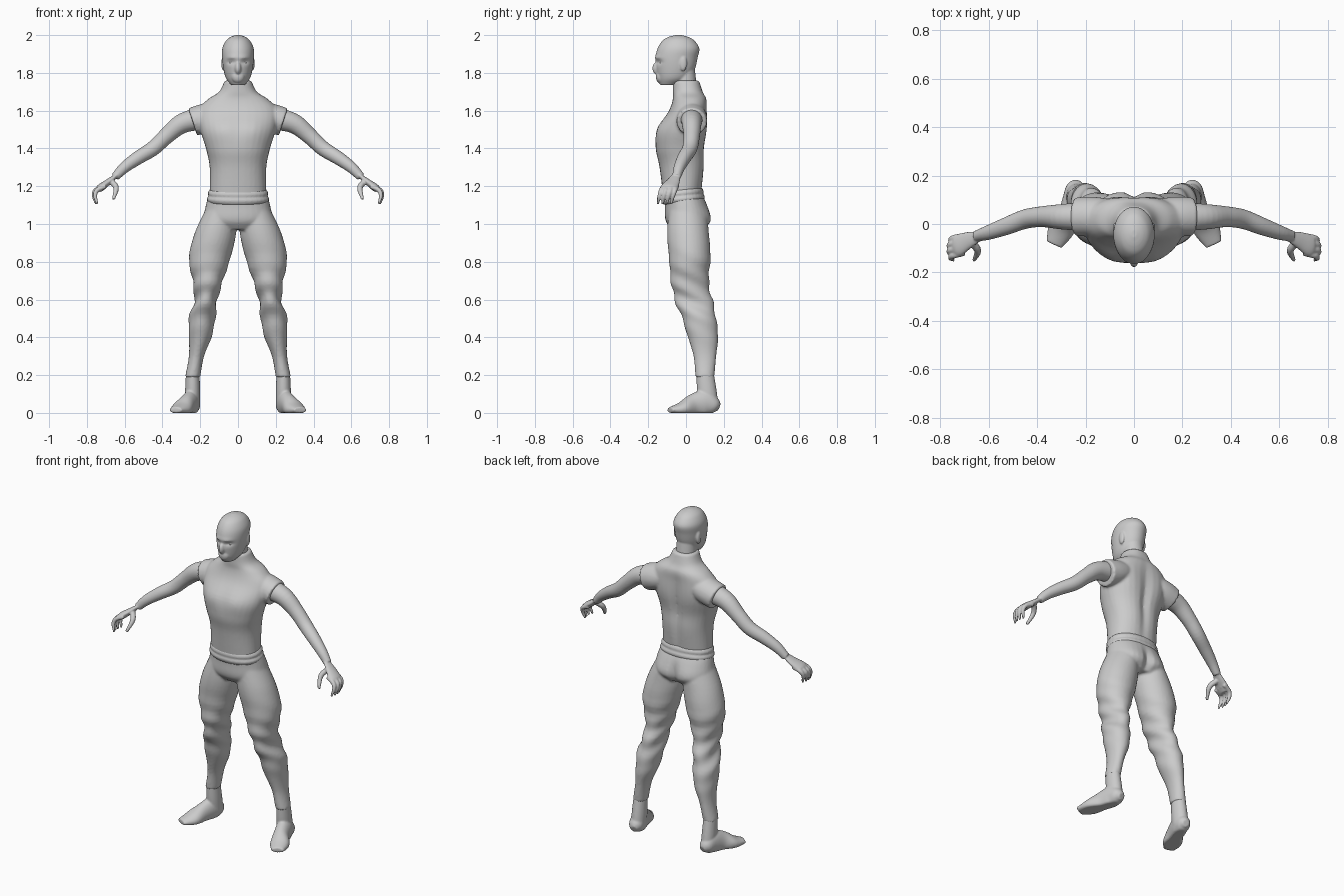
import bpy
import bmesh
import math
from mathutils import Matrix, Vector

default_cube = bpy.data.objects.get("Cube")
if default_cube:
    bpy.data.objects.remove(default_cube, do_unlink=True)

X_AXIS, Y_AXIS, Z_AXIS = Matrix.Identity(3)

clay = bpy.data.materials.new("light_grey")
clay.use_nodes = True
grey = (.6, .6, .6, 1)
clay.diffuse_color = grey
clay.node_tree.nodes["Principled BSDF"].inputs["Base Color"].default_value = grey


def smooth_path(stations, steps=5):
    """Run a smooth curve through stations of position, half width and half depth."""
    points = [Vector(station) for station in stations]
    before = points[0] * 2 - points[1]
    after = points[-1] * 2 - points[-2]
    points = [before] + points + [after]
    path = []
    for previous, start, end, following in zip(points, points[1:], points[2:], points[3:]):
        leave, arrive = (end - previous) / 2, (following - start) / 2
        for step in range(steps):
            t = step / steps
            blend = t * t * (3 - 2 * t)
            path.append(start.lerp(end, blend) + leave * t * (1 - t) ** 2
                        - arrive * t * t * (1 - t))
    return path + [points[-2]]


def central(*rows):
    """Place stations on the middle plane of the body."""
    return [(0, *row) for row in rows]


def signed_power(value, power):
    return math.copysign(abs(value) ** power, value)


def loft(bm, stations, side=X_AXIS, level=True, depth=1, power=1, mirror=False, segments=32):
    """Skin oval rings along a path; level rings stay horizontal."""
    path = smooth_path(stations)
    spots = [station.to_3d() if len(station) < 4 else Vector(station[:3]) for station in path]
    for sign in ((1, -1) if mirror else (1,)):
        rings = []
        for index, station in enumerate(path):
            ahead = spots[min(index + 1, len(spots) - 1)] - spots[max(index - 1, 0)]
            axis = Z_AXIS if level else ahead.normalized()
            across = (side - axis * side.dot(axis)).normalized()
            through = axis.cross(across)
            half_width = station[3]
            half_depth = station[4] if len(station) > 4 else half_width * depth
            ring = []
            for segment in range(segments):
                angle = math.tau * segment / segments
                position = (spots[index]
                            + across * half_width * signed_power(math.cos(angle), power)
                            + through * half_depth * signed_power(math.sin(angle), power))
                position.x *= sign
                ring.append(bm.verts.new(position))
            rings.append(ring)
        for lower, upper in zip(rings, rings[1:]):
            for segment in range(segments):
                following = (segment + 1) % segments
                bm.faces.new((lower[segment], lower[following],
                              upper[following], upper[segment]))
        bm.faces.new(rings[0])
        bm.faces.new(rings[-1])


def ball(bm, centre, size):
    """Add an ellipsoid, mirrored when it sits off the middle plane."""
    for sign in ((1, -1) if centre[0] else (1,)):
        place = Vector((centre[0] * sign, centre[1], centre[2]))
        bmesh.ops.create_uvsphere(bm, u_segments=24, v_segments=16, radius=1,
                                  matrix=Matrix.LocRotScale(place, None, Vector(size)))


def sculpt(bm, centre, reach, push):
    """Push a soft area forward or back, equally on both sides of the body."""
    for vert in bm.verts:
        folded = Vector((abs(vert.co.x), vert.co.y, vert.co.z))
        offset = folded - Vector(centre)
        distance = sum((part / size) ** 2 for part, size in zip(offset, reach))
        vert.co.y += push * math.exp(-distance)


def finish(bm, name, voxel=.008, relax=3):
    """Fuse the pieces of one part into a single smooth skin."""
    bmesh.ops.recalc_face_normals(bm, faces=bm.faces[:])
    mesh = bpy.data.meshes.new(name)
    bm.to_mesh(mesh)
    bm.free()
    mesh.materials.append(clay)
    mesh.polygons.foreach_set("use_smooth", [True] * len(mesh.polygons))
    part = bpy.data.objects.new(name, mesh)
    bpy.context.scene.collection.objects.link(part)
    fuse = part.modifiers.new("fuse", 'REMESH')
    fuse.mode = 'VOXEL'
    fuse.voxel_size = voxel
    fuse.use_smooth_shade = True
    soften = part.modifiers.new("soften", 'SMOOTH')
    soften.factor = .5
    soften.iterations = relax
    return part


# Shirt: trunk and collar
shirt = bmesh.new()
loft(shirt, central((-.02, 1.14, .15, .1), (-.02, 1.3, .15, .12), (-.03, 1.4, .17, .13),
                    (-.02, 1.5, .2, .13), (.01, 1.6, .21, .1), (.02, 1.66, .16, .09),
                    (.01, 1.7, .1, .08), (0, 1.76, .07, .07)), power=.9)
# Shirt: short sleeve caps
loft(shirt, [(.1, .02, 1.59, .07), (.18, .03, 1.56, .08), (.24, .03, 1.54, .08)],
     side=Y_AXIS, level=False, depth=.95, mirror=True)
# Shirt: chest, shoulder blades and spine
sculpt(shirt, (.08, -.13, 1.5), (.06, .06, .06), -.01)
sculpt(shirt, (.11, .1, 1.53), (.06, .05, .1), .01)
sculpt(shirt, (0, .1, 1.4), (.03, .05, .2), -.02)
finish(shirt, "shirt")

# Trousers: pelvis and baggy legs
trousers = bmesh.new()
loft(trousers, central((-.02, 1.17, .15), (0, 1.1, .17), (.01, 1.02, .18), (.01, .97, .13)),
     depth=.66, power=.9)
loft(trousers, [(.09, 0, 1.08, .08, .09), (.12, .01, .95, .11, .11), (.15, .02, .82, .11, .11),
                (.16, .02, .7, .08, .1), (.17, .04, .6, .06, .1), (.19, .07, .5, .07, .09),
                (.2, .09, .4, .06, .08), (.22, .1, .3, .04, .06), (.24, .1, .19, .04, .05)],
     mirror=True)
# Trousers: buttocks and the cleft between them
sculpt(trousers, (.09, .11, 1.03), (.06, .05, .06), .01)
sculpt(trousers, (0, .12, 1.02), (.02, .06, .07), -.02)
# Trousers: soft slanting folds around the knees
bmesh.ops.recalc_face_normals(trousers, faces=trousers.faces[:])
trousers.normal_update()
for vert in trousers.verts:
    fade = math.exp(-((vert.co.z - .62) / .16) ** 2)
    vert.co += vert.normal * .006 * fade * math.sin(vert.co.z * 60 + vert.co.y * 30)
finish(trousers, "trousers")

# Waistband: two stacked rolls, lower at the front
waistband = bmesh.new()
for height, width in ((1.14, .165), (1.17, .16)):
    loft(waistband, central(*[(-.015, height + rise, width - abs(rise) / 2)
                              for rise in (-.02, 0, .02)]), depth=.69, power=.9)
belt = finish(waistband, "waistband", voxel=.006, relax=1)
belt.rotation_euler.x = .1
belt.location.y = .115

# Feet: ankle and turned-out foot with a flat sole
feet = bmesh.new()
loft(feet, [(.24, .12, .04, .04), (.24, .11, .12, .04), (.24, .1, .22, .035)],
     depth=1.3, mirror=True)
loft(feet, [(.235, .175, .03, .02, .02), (.24, .15, .04, .04, .045), (.25, .1, .05, .045, .07),
            (.27, .04, .04, .045, .06), (.3, -.02, .02, .055, .04), (.33, -.085, .015, .035, .015)],
     level=False, mirror=True)
for vert in feet.verts:
    vert.co.z = max(vert.co.z, 0)
finish(feet, "feet", voxel=.006, relax=2)

# Arms: shoulder to knuckles
arms = bmesh.new()
loft(arms, [(.2, .03, 1.56, .06), (.3, .03, 1.53, .052), (.38, .03, 1.465, .043),
            (.45, .02, 1.4, .04), (.53, -.01, 1.35, .036), (.6, -.035, 1.3, .03),
            (.65, -.05, 1.25, .023)], side=Y_AXIS, level=False, mirror=True)
loft(arms, [(.64, -.05, 1.26, .022), (.69, -.07, 1.22, .037), (.73, -.09, 1.19, .045),
            (.74, -.09, 1.18, .03)], side=Y_AXIS, level=False, depth=.45, mirror=True)
# Arms: four curled fingers, the middle ones longest
for finger in range(4):
    y = -.12 + .024 * finger
    reach = .74 + .012 * math.sin(math.pi * (finger + .5) / 4)
    loft(arms, [(.7, y, 1.2, .012), (reach, y - .01, 1.18, .013),
                (reach + .012, y - .02, 1.15, .011), (reach, y - .03, 1.105, .006)],
         side=Y_AXIS, level=False, mirror=True, segments=12)
# Arms: thumb
loft(arms, [(.67, -.075, 1.225, .016), (.645, -.11, 1.19, .015), (.66, -.15, 1.13, .008)],
     side=Y_AXIS, level=False, mirror=True, segments=12)
finish(arms, "arms", voxel=.005, relax=2)

# Head: hooded skull and neck
head = bmesh.new()
loft(head, central((-.09, 1.735, .035), (-.065, 1.77, .063), (-.055, 1.82, .077),
                   (-.05, 1.88, .084), (-.04, 1.93, .083), (-.04, 1.97, .064),
                   (-.04, 1.99, .04), (-.04, 2, .012)), depth=1.33, segments=48)
loft(head, central((0, 1.7, .06), (-.01, 1.84, .055)))
# Head: eye slit and brow
sculpt(head, (.036, -.145, 1.858), (.026, .04, .012), .013)
sculpt(head, (.03, -.15, 1.882), (.04, .03, .01), -.005)
# Head: covered nose, mouth and ears
ball(head, (0, -.15, 1.825), (.018, .028, .035))
ball(head, (0, -.135, 1.78), (.035, .025, .035))
ball(head, (.077, -.015, 1.85), (.011, .02, .04))
finish(head, "head", voxel=.005, relax=2)

# Eyes set in the slit
eyes = bmesh.new()
ball(eyes, (.034, -.127, 1.857), (.016, .014, .012))
finish(eyes, "eyes", voxel=.003, relax=1)
